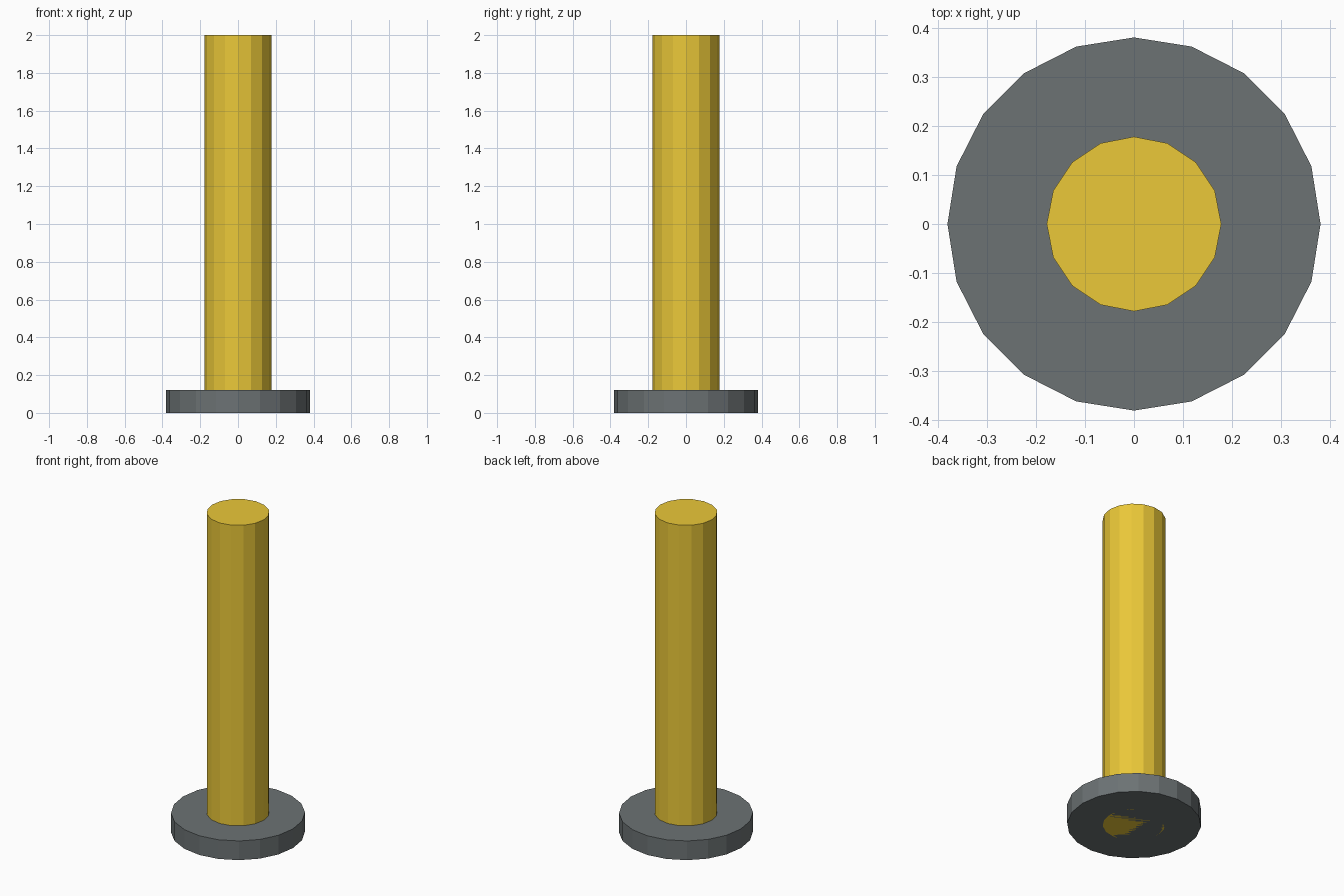
import bpy

if "Cube" in bpy.data.objects:
    bpy.data.objects.remove(bpy.data.objects["Cube"])


def material(name, color):
    mat = bpy.data.materials.new(name)
    mat.diffuse_color = color
    mat.use_nodes = True
    mat.node_tree.nodes["Principled BSDF"].inputs["Base Color"].default_value = mat.diffuse_color
    return mat


def cylinder(name, sides, radius, z0, z1, mat):
    bpy.ops.mesh.primitive_cylinder_add(
        vertices=sides, radius=radius, depth=z1 - z0, location=(0, 0, (z0 + z1) / 2))
    obj = bpy.context.object
    obj.name = name
    obj.data.materials.append(mat)
    return obj


yellow = material("yellow_paint", (0.83, 0.58, 0.04, 1))
grey = material("grey_metal", (0.15, 0.17, 0.175, 1))

# Round floor plate
cylinder("base_plate", 20, 0.38, 0.0, 0.12, grey)

# Post running through the plate down to the ground
cylinder("post", 16, 0.178, 0.0, 2.0, yellow)
